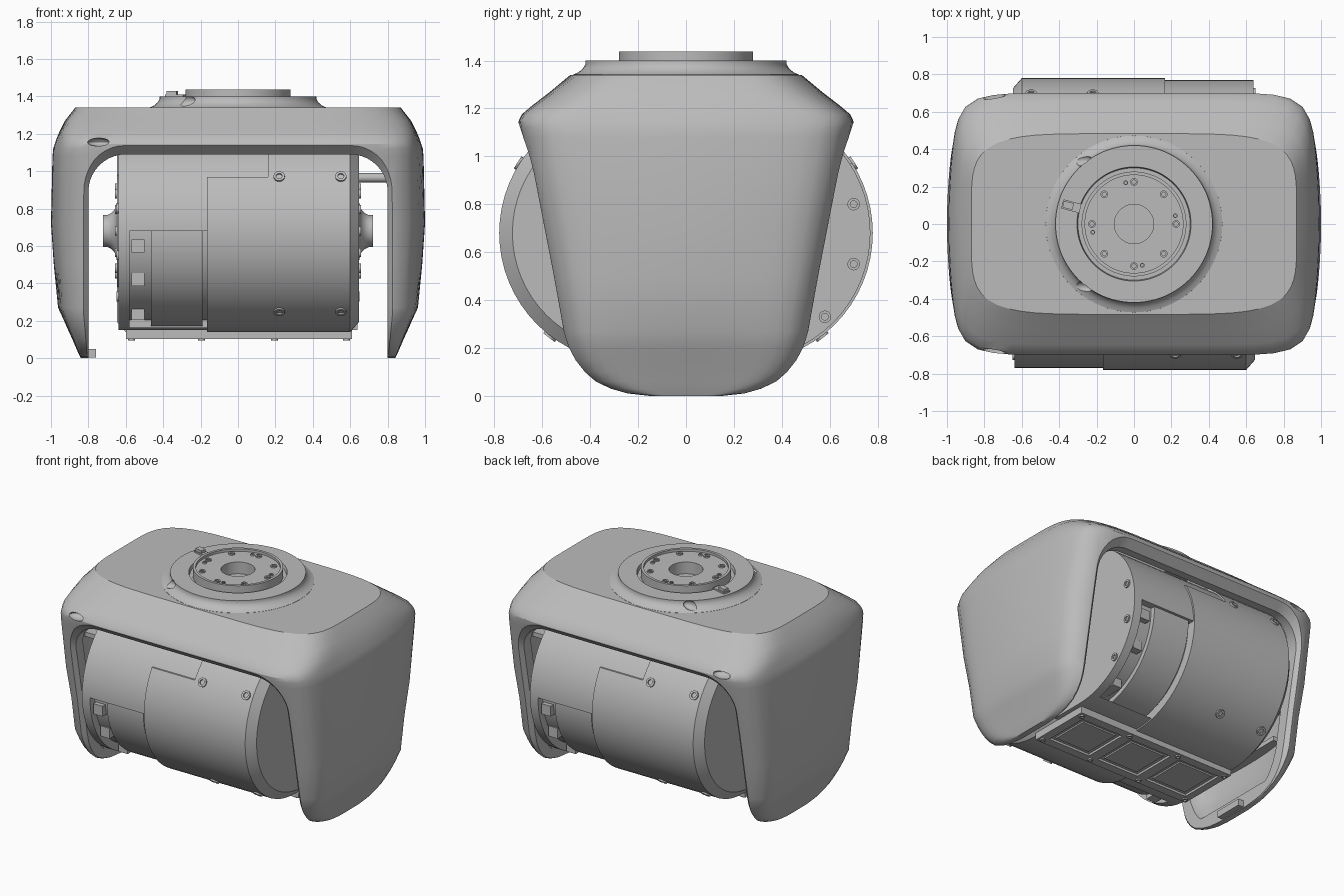
import bpy, bmesh
from math import sin, cos, pi, radians
from mathutils import Vector, Matrix

if "Cube" in bpy.data.objects:
    bpy.data.objects.remove(bpy.data.objects["Cube"])

grey = bpy.data.materials.new("plain_grey")
grey.use_nodes = True
GREY = (0.5, 0.5, 0.5, 1)
grey.diffuse_color = GREY
grey.node_tree.nodes["Principled BSDF"].inputs["Base Color"].default_value = GREY
parts = []


def loft(name, rings, closed=False):
    """Skin a list of point rings; cap the ends or join last to first."""
    bm = bmesh.new()
    vs = [[bm.verts.new(p) for p in ring] for ring in rings]
    n = len(vs[0])
    pairs = list(zip(vs, vs[1:])) + ([(vs[-1], vs[0])] if closed else [])
    for a, b in pairs:
        for i in range(n):
            j = (i + 1) % n
            bm.faces.new((a[i], a[j], b[j], b[i]))
    if not closed:
        bm.faces.new(vs[0])
        bm.faces.new(vs[-1])
    bmesh.ops.recalc_face_normals(bm, faces=bm.faces)
    me = bpy.data.meshes.new(name)
    bm.to_mesh(me)
    bm.free()
    me.materials.append(grey)
    ob = bpy.data.objects.new(name, me)
    bpy.context.collection.objects.link(ob)
    parts.append(ob)
    return ob


def box(name, x0, x1, y0, y1, z0, z1):
    return loft(name, [[(x0, y0, z), (x1, y0, z), (x1, y1, z), (x0, y1, z)] for z in (z0, z1)])


def lathe(name, prof, origin=(0, 0, 0), axis=(0, 0, 1), seg=64, closed=True):
    q = Vector((0, 0, 1)).rotation_difference(Vector(axis))
    angles = [2 * pi * i / seg for i in range(seg)]
    return loft(name, [[Vector(origin) + q @ Vector((r * cos(a), r * sin(a), h)) for a in angles]
                       for r, h in prof], closed)


def cut(ob, cutter):
    mod = ob.modifiers.new("cut", 'BOOLEAN')
    mod.operation, mod.solver, mod.object = 'DIFFERENCE', 'EXACT', cutter
    bpy.context.view_layer.objects.active = ob
    bpy.ops.object.modifier_apply(modifier=mod.name)
    parts.remove(cutter)
    bpy.data.objects.remove(cutter)


def screw(name, origin, axis, r=0.03):
    return lathe(name, [(r, -.01), (r, .009), (r * .55, .009), (r * .55, -.01)], origin, axis, 16)


# Hood: height, half width, half depth, corner squareness
ROWS = [(0, .84, .17, 10), (.01, .845, .27, 10), (.03, .855, .345, 10), (.06, .868, .41, 10),
        (.1, .885, .455, 10), (.15, .908, .49, 10), (.2, .93, .512, 10),
        (.27, .962, .53, 10), (.5, .985, .573, 10), (.72, 1.0, .615, 10), (1.08, .992, .688, 10),
        (1.12, .988, .697, 10), (1.145, .98, .70, 10), (1.175, .97, .686, 9),
        (1.21, .955, .645, 8), (1.27, .925, .567, 6.5), (1.34, .87, .483, 5)]


def size_at(z):
    for (z0, x0, y0, _), (z1, x1, y1, _) in zip(ROWS, ROWS[1:]):
        if z <= z1:
            t = max(0, (z - z0) / (z1 - z0))
            return x0 + t * (x1 - x0), y0 + t * (y1 - y0)
    return ROWS[-1][1:3]


def hood_ring(z, hx, hy, n, seg=96):
    ring = []
    bulge = .012 * (n - 5) * min(1, 2 * z)
    for i in range(seg):
        c, s = cos(2 * pi * (i + .5) / seg), sin(2 * pi * (i + .5) / seg)
        r = (abs(c) ** n + abs(s) ** n) ** (-1 / n)
        ring.append((hx * r * c * (1 - bulge * (r * s) ** 2), hy * r * s, z))
    return ring


hood = loft("hood", [hood_ring(*row) for row in ROWS])
cavity = [hood_ring(z if z < 1.3 else 1.28, x - .05, y - .1, n) for z, x, y, n in ROWS[4:]
          if z < 1.25 or z > 1.3]
cut(hood, loft("cavity_cutter", cavity))


# Arched opening with a flared lip following the hood's slanted ends
def arch(w, top, r, depth):
    half = [(w, -.1)] + [(w, row[0]) for row in ROWS[:10]]
    half += [(w - r + r * cos(a), top - r + r * sin(a)) for a in [pi / 2 * i / 10 for i in range(11)]]
    half = [(min(x, size_at(z)[0] - .03), z) for x, z in half]
    pts = half + [(-x, z) for x, z in reversed(half)]
    return [(x, depth(size_at(z)[1]), z) for x, z in pts]


wide, tight = (.85, 1.14, .24), (.80, 1.09, .20)
cut(hood, loft("arch_cutter", [
    arch(*wide, lambda y: -1), arch(*wide, lambda y: -y - .002), arch(*tight, lambda y: .045 - y),
    arch(*tight, lambda y: y - .045), arch(*wide, lambda y: y + .002), arch(*wide, lambda y: 1)]))


def scoop(x, y, z, sx, sy, sz):
    ob = lathe("scoop_cutter", [(max(.01, sin(a)), cos(a)) for a in
                                [pi * i / 10 for i in range(11)]], seg=24, closed=False)
    ob.data.transform(Matrix.Translation((x, y, z)) @ Matrix.Diagonal((sx, sy, sz, 1)))
    return ob


for s in (1, -1):
    cut(hood, scoop(-.745, s * .675, 1.155, .06, .045, .022))

# Stiffening ribs inside the hood legs and roof
for s, side in ((1, "left"), (-1, "right")):
    for z in (.4, .62, .84):
        box(side + "_leg_rib", *sorted((s * .85, s * .93)), -.33, .33, z, z + .03)
    for y in (-.42, .39):
        box(side + "_roof_rib", *sorted((s * .1, s * .72)), y, y + .03, 1.2, 1.285)
box("foot_tab", -.80, -.76, -.1, .1, .005, .05)

# Round mounting collar on the roof
collar = lathe("mounting_collar", [
    (.105, 1.30), (.475, 1.30), (.472, 1.341), (.45, 1.35), (.43, 1.367), (.42, 1.385), (.42, 1.40),
    (.305, 1.40), (.30, 1.375), (.28, 1.375), (.28, 1.437), (.262, 1.437), (.262, 1.42), (.105, 1.42)], seg=96)
for s in (1, -1):
    cut(collar, scoop(-.28, s * .34, 1.375, .06, .03, .03))
key = box("collar_key", -.05, .05, -.025, .025, 1.39, 1.41)
knob = box("collar_key_knob", -.045, .01, -.018, .018, 1.40, 1.428)
for ob in (key, knob):
    ob.data.transform(Matrix.Translation((-.335, .095, 0)) @ Matrix.Rotation(-.25, 4, 'Z'))
for i in range(8):
    a = pi / 4 * i
    screw("collar_screw", (.225 * cos(a), .225 * sin(a), 1.42), (0, 0, 1), .02)
for i in range(4):
    a = pi / 2 * i + .2
    screw("collar_pin", (.225 * cos(a), .225 * sin(a), 1.42), (0, 0, 1), .013)

# Motor body: two half shells, the back one a half turn of the front one
CY, CZ, R = .24, .68, .54


def half_ring(x, d):
    arc = [pi / 2 + pi * i / 32 for i in range(33)]
    return ([(x, 0, CZ + R - d)] + [(x, -CY + (R - d) * cos(a), CZ + (R - d) * sin(a)) for a in arc]
            + [(x, 0, CZ - R + d)])


def half_shell(name, *stations):
    return loft(name, [half_ring(x, d) for x, d in stations])


for side, turn in (("front", 0), ("back", pi)):
    first = len(parts)
    cover = half_shell(side + "_cover", (-.64, .01), (.595, .01), (.64, .065))
    cut(cover, box("window_cutter", -.58, -.165, -1, -.3, .165, CZ))
    panel = half_shell(side + "_panel", (-.165, 0), (.60, 0), (.648, .055))
    cut(panel, box("notch_cutter", -.3, .16, -1, .1, .97, 1.3))
    half_shell(side + "_core", (-.62, .06), (.58, .06))
    half_shell(side + "_drum", (-.465, .028), (-.19, .028))
    for z in (.24, .42, .60):
        y = -CY - (R ** 2 - (CZ - z + .035) ** 2) ** .5
        box(side + "_window_lug", -.57, -.50, y + .02, -.3, z - .035, z + .035)
    # Panel screws and end screws
    for z in (.97, .25):
        s = (z - CZ) / R
        c = (1 - s * s) ** .5
        for x in (.22, .55):
            screw(side + "_panel_screw", (x, -CY - R * c, z), (0, -c, s))
    for y, z in ((.70, .80), (.70, .55), (.58, .33)):
        screw(side + "_end_screw", (-.64, -y, z), (-1, 0, 0), .026)
    # End hub with a ring of bolts
    lathe(side + "_hub", [(.04, .60), (.30, .60), (.30, .648), (.15, .648), (.115, .66), (.095, .68),
                          (.085, .70), (.085, .722), (.04, .722)], (0, 0, CZ), (1, 0, 0), 48)
    for i in range(12):
        a = pi / 6 * i
        screw(side + "_hub_bolt", (.648, .23 * cos(a), CZ + .23 * sin(a)), (1, 0, 0), .025)
    for ob in parts[first:]:
        ob.data.transform(Matrix.Rotation(turn, 4, 'Z'))

# Cable rod beside the body
lathe("side_rod", [(.025, .6), (.025, .9)], (0, 0, .965), (1, 0, 0), 16, closed=False)

# Underside plate with three framed windows
plate = box("bottom_plate", -.60, .61, -.22, .22, .103, .16)
for x in (-.39, 0, .39):
    cut(plate, box("frame_cutter", x - .16, x + .16, -.16, .16, .05, .118))
    box("bottom_window", x - .13, x + .13, -.13, .13, .108, .13)
for x in (-.57, -.195, .195, .58):
    for y in (-.19, .19):
        screw("plate_screw", (x, y, .103), (0, 0, -1), .018)

# Smooth rounded faces, keep hard edges
for ob in bpy.context.view_layer.objects:
    ob.select_set(ob in parts)
bpy.context.view_layer.objects.active = hood
bpy.ops.object.shade_smooth_by_angle(angle=radians(30))
